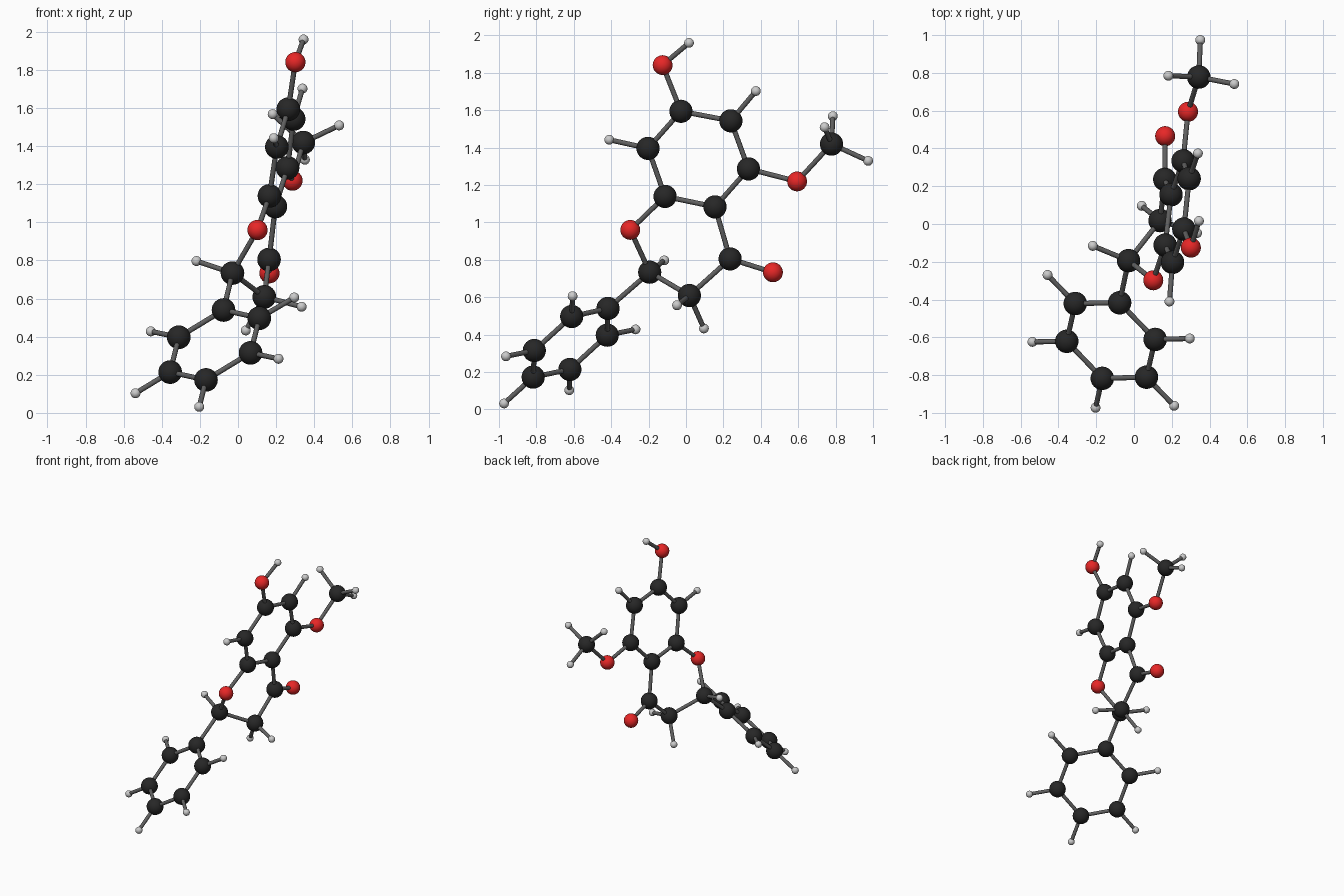
import bpy
from mathutils import Vector

if "Cube" in bpy.data.objects:
    bpy.data.objects.remove(bpy.data.objects["Cube"])

# Element styles: radius and colour
STYLE = {
    "carbon": (0.062, (0.02, 0.02, 0.02, 1)),
    "oxygen": (0.053, (0.80, 0.02, 0.02, 1)),
    "hydrogen": (0.026, (0.60, 0.60, 0.60, 1)),
}
BOND_RADIUS = 0.0135
CH_LENGTH = 0.213

# Heavy atom positions; first letter gives the element
atoms = {
    # aromatic ring of the fused pair
    "C7": (0.264, -0.027, 1.594), "C6": (0.292, 0.240, 1.543),
    "C5": (0.260, 0.334, 1.286), "C4a": (0.196, 0.155, 1.083),
    "C8a": (0.165, -0.112, 1.139), "C8": (0.204, -0.203, 1.396),
    # pyranone ring
    "O1": (0.102, -0.298, 0.960), "C2": (-0.029, -0.194, 0.734),
    "C3": (0.138, 0.018, 0.609), "C4": (0.163, 0.236, 0.805),
    # substituents
    "O4": (0.165, 0.465, 0.733), "O7": (0.301, -0.125, 1.841),
    "O5": (0.286, 0.594, 1.219), "CM": (0.343, 0.778, 1.419),
    # phenyl ring
    "P1": (-0.076, -0.417, 0.540), "P2": (-0.311, -0.421, 0.397),
    "P3": (-0.356, -0.621, 0.214), "P4": (-0.168, -0.817, 0.173),
    "P5": (0.066, -0.811, 0.315), "P6": (0.112, -0.611, 0.497),
    # hydrogens off the flat rings
    "H7": (0.344, 0.016, 1.960), "H2": (-0.218, -0.116, 0.797),
    "H3a": (0.334, -0.048, 0.557), "H3b": (0.041, 0.096, 0.433),
    "HMa": (0.531, 0.741, 1.509), "HMb": (0.182, 0.785, 1.568),
    "HMc": (0.351, 0.974, 1.329),
}
atoms = {k: Vector(v) for k, v in atoms.items()}
KIND = {"C": "carbon", "P": "carbon", "O": "oxygen", "H": "hydrogen"}

# Bonds as chains of neighbours
chains = [
    "C7 C6 C5 C4a C8a C8 C7", "C8a O1 C2 C3 C4 C4a", "C4 O4", "C7 O7 H7",
    "C5 O5 CM HMa", "HMb CM HMc", "C2 P1 P2 P3 P4 P5 P6 P1",
    "C2 H2", "H3a C3 H3b",
]
bonds = []
for chain in chains:
    names = chain.split()
    bonds += list(zip(names, names[1:]))

# Ring hydrogens point away from the two neighbouring ring atoms
for name in ("C6", "C8", "P2", "P3", "P4", "P5", "P6"):
    near = [b if a == name else a for a, b in bonds if name in (a, b)]
    p = atoms[name]
    out = (2 * p - atoms[near[0]] - atoms[near[1]]).normalized()
    atoms["H" + name] = p + out * CH_LENGTH
    bonds.append((name, "H" + name))


def material(name, colour):
    m = bpy.data.materials.new(name)
    m.diffuse_color = colour
    m.use_nodes = True
    m.node_tree.nodes["Principled BSDF"].inputs["Base Color"].default_value = m.diffuse_color
    return m


mats = {k: material(k, s[1]) for k, s in STYLE.items()}
bond_mat = material("bond", (0.12, 0.12, 0.12, 1))


def finish(name, mat):
    obj = bpy.context.object
    obj.name = name
    obj.data.materials.append(mat)
    bpy.ops.object.shade_smooth_by_angle()


# Atom balls
for name, pos in atoms.items():
    kind = KIND[name[0]]
    bpy.ops.mesh.primitive_uv_sphere_add(
        segments=32, ring_count=16, radius=STYLE[kind][0], location=pos)
    finish(kind + "_atom", mats[kind])

# Bond rods
for a, b in bonds:
    d = atoms[b] - atoms[a]
    bpy.ops.mesh.primitive_cylinder_add(
        vertices=16, radius=BOND_RADIUS, depth=d.length,
        location=(atoms[a] + atoms[b]) / 2,
        rotation=d.to_track_quat('Z', 'Y').to_euler())
    finish("bond_rod", bond_mat)
